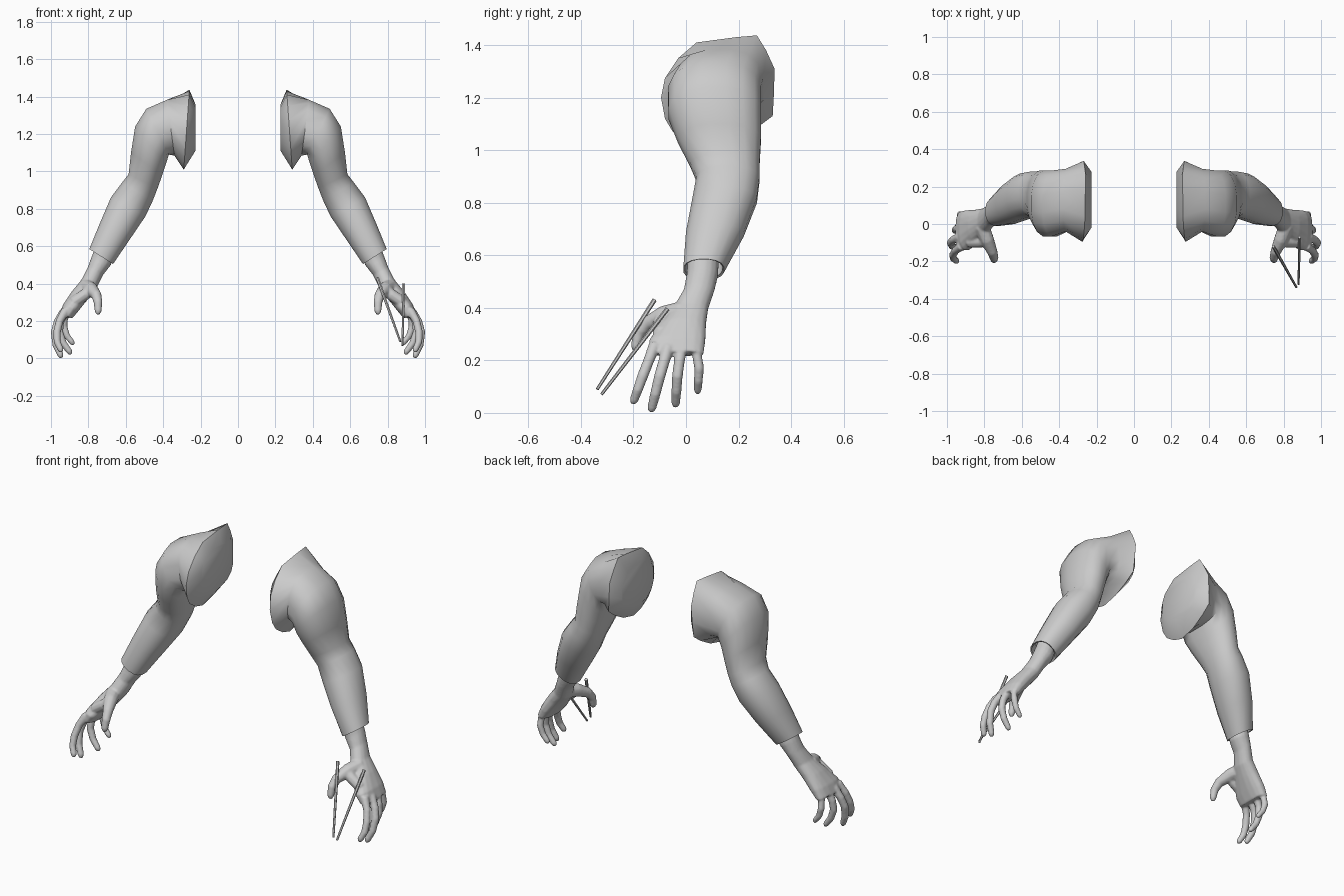
import bpy, bmesh, math
from mathutils import Vector

grey = bpy.data.materials.new("plain grey")
grey.diffuse_color = (0.6, 0.6, 0.6, 1)


def skin(bm, rings):
    """Join rings of points into a closed tube."""
    loops = [[bm.verts.new(p) for p in r] for r in rings]
    n = len(loops[0])
    for a, b in zip(loops, loops[1:]):
        for i in range(n):
            j = (i + 1) % n
            bm.faces.new((a[i], a[j], b[j], b[i]))
    bm.faces.new(loops[0])
    bm.faces.new(loops[-1])


def section(ox, oz, ix, iz, y0, y1, power, n=16):
    """Rounded section spanning an outer point, an inner point and a y range."""
    c = Vector(((ox + ix) / 2, (y0 + y1) / 2, (oz + iz) / 2))
    u = Vector(((ox - ix) / 2, 0, (oz - iz) / 2))
    v = Vector((0, (y1 - y0) / 2, 0))

    def bend(t):
        return math.copysign(abs(t) ** (2 / power), t)
    edge = bend(math.cos(math.pi / n))
    angles = [2 * math.pi * (i + 0.5) / n for i in range(n)]
    return [c + u * bend(math.cos(a)) / edge + v * bend(math.sin(a)) / edge for a in angles]


def tube(bm, points, radii, n=10):
    """Round tube along a path."""
    pts = [Vector(p) for p in points]
    rings = []
    for k, p in enumerate(pts):
        t = (pts[min(k + 1, len(pts) - 1)] - pts[max(k - 1, 0)]).normalized()
        u = t.cross(Vector((1, 0, 0))).normalized()
        v = t.cross(u)
        rings.append([p + radii[k] * (u * math.cos(2 * math.pi * i / n)
                                      + v * math.sin(2 * math.pi * i / n)) for i in range(n)])
    skin(bm, rings)


def finish(bm, name, angle=40):
    bmesh.ops.recalc_face_normals(bm, faces=bm.faces)
    me = bpy.data.meshes.new(name)
    bm.to_mesh(me)
    bm.free()
    me.materials.append(grey)
    ob = bpy.data.objects.new(name, me)
    bpy.context.collection.objects.link(ob)
    bpy.ops.object.select_all(action='DESELECT')
    ob.select_set(True)
    bpy.context.view_layer.objects.active = ob
    bpy.ops.object.shade_smooth_by_angle(angle=math.radians(angle))
    return ob


def mirror(ob):
    m = ob.modifiers.new("mirror", 'MIRROR')
    m.use_mirror_merge = False


# Angular shoulder rim as (y, z) corners, leaning outward toward the bottom
rim = [(0.19, 1.43), (0.27, 1.437), (0.305, 1.38), (0.337, 1.31),
       (0.335, 1.22), (0.33, 1.13), (0.27, 1.085), (0.18, 1.035),
       (0.08, 1.01), (0.01, 1.03), (-0.05, 1.07), (-0.08, 1.12),
       (-0.095, 1.2), (-0.08, 1.275), (-0.03, 1.35), (0.04, 1.41)]
rim_ring = [Vector((0.26 + 0.03 * (1.435 - z) / 0.425, y, z)) for y, z in rim]

# Sleeves: shoulder cap, rim, upper arm, elbow, forearm, hollow cuff
bm = bmesh.new()
skin(bm, [section(0.228, 1.36, 0.228, 1.11, -0.02, 0.28, 2.4), rim_ring] + [section(*r) for r in [
    (0.38, 1.383, 0.34, 1.085, -0.04, 0.295, 2.6),
    (0.49, 1.335, 0.37, 1.09, -0.068, 0.285, 2.4),
    (0.55, 1.24, 0.385, 1.04, -0.066, 0.285, 2.3),
    (0.572, 1.10, 0.405, 0.98, -0.03, 0.285, 2.2),
    (0.585, 0.985, 0.43, 0.91, 0.015, 0.28, 2.2),
    (0.62, 0.94, 0.455, 0.845, 0.04, 0.28, 2.2),
    (0.68, 0.86, 0.495, 0.76, 0.025, 0.27, 2.2),
    (0.74, 0.72, 0.575, 0.642, 0.0, 0.22, 2.2),
    (0.795, 0.585, 0.668, 0.505, -0.01, 0.145, 2.3),
    (0.787, 0.584, 0.677, 0.514, -0.003, 0.138, 2.3),
    (0.755, 0.625, 0.66, 0.565, 0.0, 0.14, 2.3),
]])
mirror(finish(bm, "sleeves", 55))

# Hands: wrist and palm
bm = bmesh.new()
skin(bm, [section(*r) for r in [
    (0.745, 0.64, 0.65, 0.59, 0.01, 0.125, 2),
    (0.78, 0.55, 0.68, 0.50, 0.003, 0.122, 2),
    (0.802, 0.49, 0.723, 0.445, -0.008, 0.108, 2),
    (0.837, 0.42, 0.757, 0.375, -0.048, 0.084, 2.2),
    (0.887, 0.36, 0.80, 0.32, -0.092, 0.076, 2.3),
    (0.934, 0.29, 0.85, 0.258, -0.14, 0.073, 2.5),
    (0.957, 0.235, 0.885, 0.215, -0.138, 0.066, 2.5),
]])
# Four curled fingers: knuckle, middle joint and tip
for base, mid, tip, r in [
    ((0.92, -0.118, 0.26), (0.968, -0.165, 0.14), (0.945, -0.203, 0.034), 0.021),
    ((0.93, -0.068, 0.25), (0.98, -0.10, 0.14), (0.945, -0.134, 0.003), 0.022),
    ((0.925, -0.018, 0.25), (0.955, -0.033, 0.14), (0.893, -0.04, 0.022), 0.021),
    ((0.905, 0.035, 0.26), (0.93, 0.05, 0.17), (0.88, 0.044, 0.073), 0.019),
]:
    b, m, t = Vector(base), Vector(mid), Vector(tip)
    out = Vector((0.01, 0, 0))
    tube(bm, [b, (b + m) / 2 + out, m, (m + t) / 2 + out, t.lerp(m, 0.12), t],
         [r * 1.15, r, r, r * 0.92, r * 0.8, r * 0.45])
# Thumb
tube(bm, [(0.815, -0.01, 0.385), (0.785, -0.085, 0.37), (0.757, -0.15, 0.338),
          (0.748, -0.18, 0.30), (0.748, -0.192, 0.252), (0.749, -0.194, 0.234)],
     [0.042, 0.038, 0.028, 0.024, 0.019, 0.009])
# Web between thumb and palm
tube(bm, [(0.79, -0.09, 0.365), (0.82, -0.095, 0.34), (0.88, -0.095, 0.30)],
     [0.03, 0.032, 0.032])
hand = finish(bm, "hands")
blend = hand.modifiers.new("blend", 'REMESH')
blend.mode = 'VOXEL'
blend.voxel_size = 0.006
blend.use_smooth_shade = True
relax = hand.modifiers.new("relax", 'SMOOTH')
relax.factor = 0.5
relax.iterations = 5
mirror(hand)

# Pair of tapered sticks in one hand
for name, top, end in [("inner_stick", (0.745, -0.12, 0.43), (0.868, -0.338, 0.09)),
                       ("outer_stick", (0.885, -0.07, 0.397), (0.88, -0.322, 0.07))]:
    bm = bmesh.new()
    tube(bm, [top, end], [0.009, 0.006], 6)
    finish(bm, name, 30)
